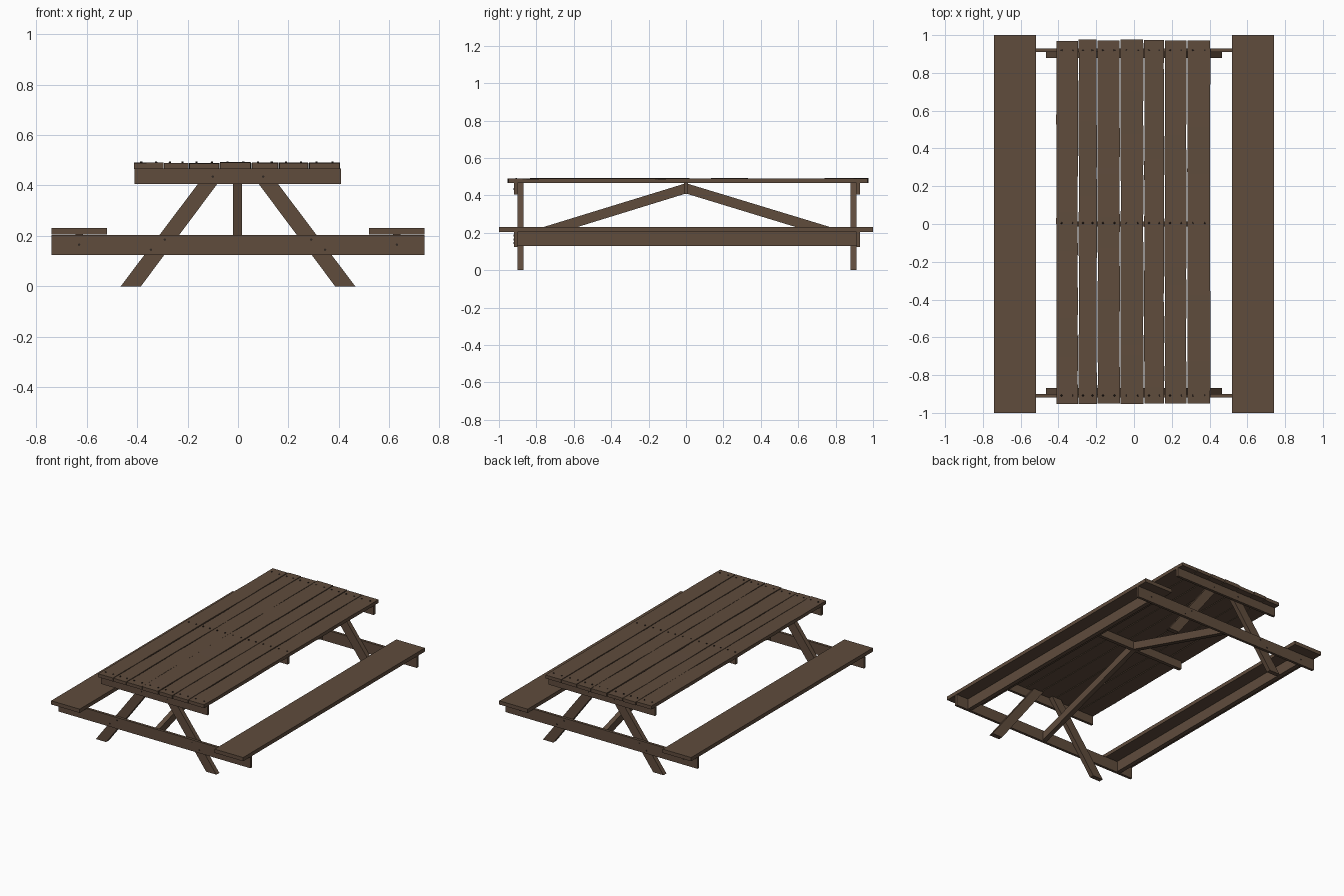
import bpy, bmesh, math, random
from mathutils import Vector

random.seed(4)
if "Cube" in bpy.data.objects:
    bpy.data.objects.remove(bpy.data.objects["Cube"], do_unlink=True)


def material(name, rgb):
    m = bpy.data.materials.new(name)
    m.use_nodes = True
    m.diffuse_color = (*rgb, 1)
    bsdf = next(n for n in m.node_tree.nodes if n.type == 'BSDF_PRINCIPLED')
    bsdf.inputs["Base Color"].default_value = (*rgb, 1)
    bsdf.inputs["Roughness"].default_value = 0.8
    return m


WOOD = material("brown wood", (0.115, 0.072, 0.046))
IRON = material("dark iron", (0.03, 0.021, 0.016))


def finish(bm, name, mat):
    bmesh.ops.recalc_face_normals(bm, faces=bm.faces)
    mesh = bpy.data.meshes.new(name)
    bm.to_mesh(mesh)
    bm.free()
    mesh.materials.append(mat)
    ob = bpy.data.objects.new(name, mesh)
    bpy.context.collection.objects.link(ob)
    return ob


def prism(name, profile, axis, lo, hi):
    """Extrude a 2D profile (horizontal, z) along the x or y axis."""
    bm = bmesh.new()
    place = (lambda u, z: (lo, u, z)) if axis == 'x' else (lambda u, z: (u, lo, z))
    face = bm.faces.new([bm.verts.new(place(u, z)) for u, z in profile])
    new = bmesh.ops.extrude_face_region(bm, geom=[face])["geom"]
    shift = Vector((hi - lo, 0, 0) if axis == 'x' else (0, hi - lo, 0))
    bmesh.ops.translate(bm, vec=shift,
                        verts=[v for v in new if isinstance(v, bmesh.types.BMVert)])
    return finish(bm, name, WOOD)


def board(name, x0, x1, y0, y1, z0, z1):
    return prism(name, [(x0, z0), (x1, z0), (x1, z1), (x0, z1)], 'y', y0, y1)


# Tabletop planks, with slightly wavy long edges
edges = [-0.413, -0.295, -0.195, -0.073, 0.052, 0.161, 0.28, 0.406]
SEGMENTS = 14
for i, (a, b) in enumerate(zip(edges, edges[1:])):
    y0, y1 = -0.955 + random.uniform(0, 0.006), 0.972 + random.uniform(-0.004, 0.005)
    top = 0.490 + random.uniform(-0.002, 0.002)
    bm = bmesh.new()
    rings = []
    for s in range(SEGMENTS + 1):
        y = y0 + (y1 - y0) * s / SEGMENTS
        left = a + 0.002 + random.uniform(-0.001, 0.002)
        right = b - 0.002 - random.uniform(-0.001, 0.002)
        zl, zr = (top + random.uniform(-0.001, 0.001) for _ in range(2))
        rings.append([bm.verts.new(p) for p in
                      ((left, y, 0.466), (right, y, 0.466), (right, y, zr), (left, y, zl))])
    for r, q in zip(rings, rings[1:]):
        for k in range(4):
            n = (k + 1) % 4
            bm.faces.new((r[k], r[n], q[n], q[k]))
    bm.faces.new(rings[0])
    bm.faces.new(rings[-1])
    plank = finish(bm, f"table_plank_{i + 1}", WOOD)
    bpy.ops.object.select_all(action='DESELECT')
    plank.select_set(True)
    bpy.context.view_layer.objects.active = plank
    bpy.ops.object.shade_smooth_by_angle(angle=math.radians(35))

# Board under the middle of the tabletop
board("middle_support", -0.39, 0.39, -0.012, 0.012, 0.408, 0.466)

# End frames: top support, cross beam and a pair of splayed legs
for end, s, y in (("front", -1, -0.901), ("back", 1, 0.911)):
    outer, inner = y + s * 0.018, y - s * 0.032
    board(f"{end}_top_support", -0.411, 0.408, y, outer, 0.405, 0.467)
    board(f"{end}_cross_beam", -0.74, 0.74, y, outer, 0.125, 0.203)
    for side, m in (("right", -1), ("left", 1)):
        leg = [(0.465, 0), (0.385, 0), (0.038, 0.465), (0.114, 0.465)]
        prism(f"{end}_{side}_leg", [(m * u, z) for u, z in leg], 'y', inner, y)
    # Diagonal brace from the cross beam up to the middle support
    brace = [(0, 0.465), (0, 0.41), (y, 0.132), (y, 0.188)]
    prism(f"{end}_brace", brace, 'x', -0.019, 0.015)

# Benches with a lengthwise rail beneath
for side, m in (("right", -1), ("left", 1)):
    board(f"{side}_bench_seat", m * 0.52, m * 0.74, -1, 1, 0.205, 0.231)
    board(f"{side}_bench_rail", m * 0.615, m * 0.645, -0.901, 0.911, 0.13, 0.206)


def studs(name, spots, axis):
    """Small round heads centred on the given spots."""
    bm = bmesh.new()
    for p in spots:
        made = bmesh.ops.create_cone(bm, cap_ends=True, segments=8, radius1=0.005,
                                     radius2=0.004, depth=0.005)["verts"]
        if axis == 'y':
            for v in made:
                v.co = Vector((v.co.x, v.co.z, v.co.y))
        bmesh.ops.translate(bm, vec=p, verts=made)
    return finish(bm, name, IRON)


# Nails along the three tabletop supports
studs("table_nails", [(a + (b - a) * t, y, 0.4915) for a, b in zip(edges, edges[1:])
                      for t in (0.25, 0.75) for y in (-0.908, 0.005, 0.92)], 'z')

# Bolts where the legs meet the cross beams and top supports
for end, y in (("front", -0.919), ("back", 0.929)):
    studs(f"{end}_bolts", [(m * x, y, z) for m in (-1, 1) for x, z in
                           ((0.29, 0.185), (0.345, 0.145), (0.1, 0.435), (0.63, 0.165))], 'y')
